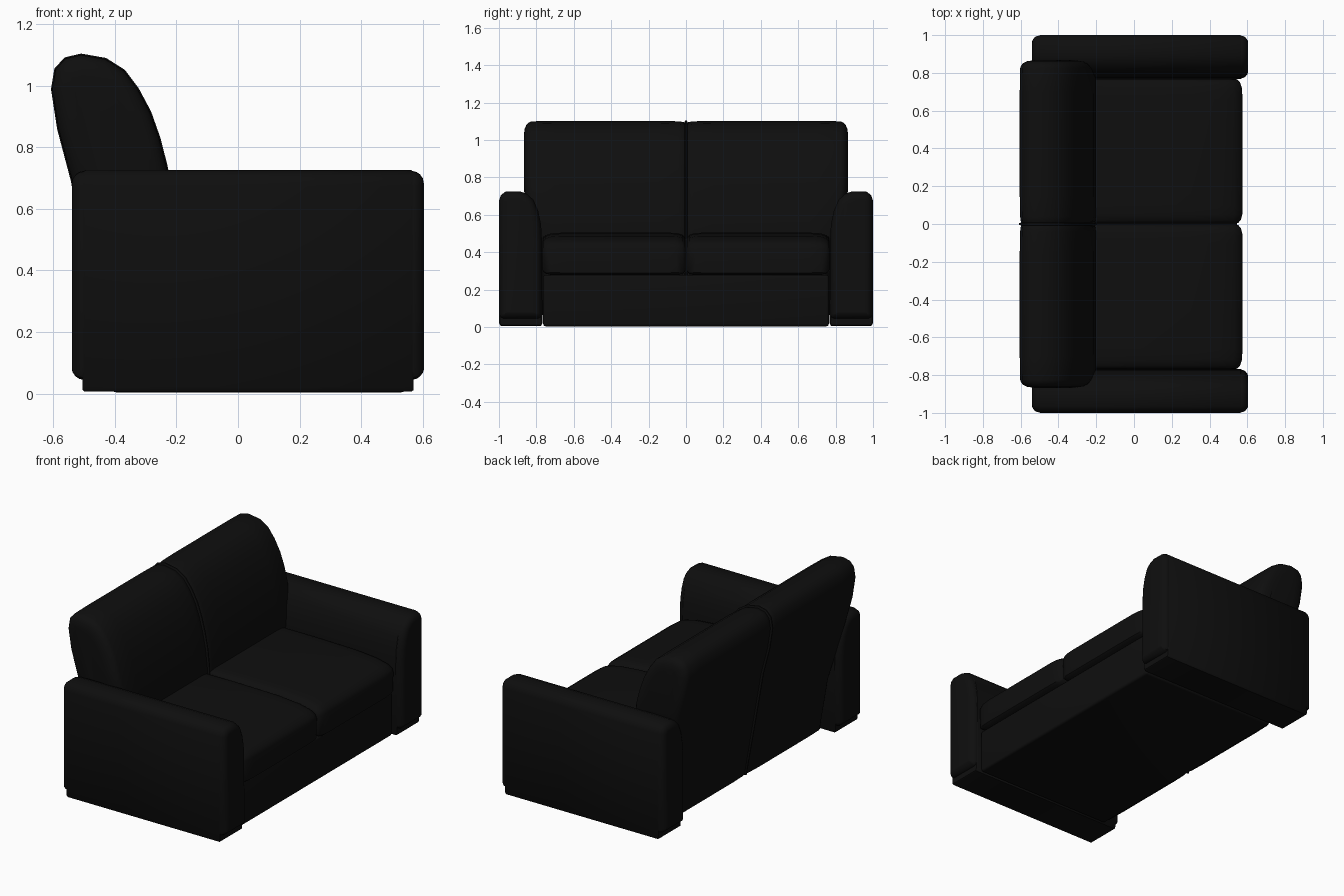
import bpy, bmesh
from mathutils import Vector

old = bpy.data.objects.get("Cube")
if old:
    bpy.data.objects.remove(old, do_unlink=True)

leather = bpy.data.materials.new("black leather")
leather.use_nodes = True
colour = (0.0045, 0.0045, 0.0045, 1)
leather.diffuse_color = colour
bsdf = leather.node_tree.nodes["Principled BSDF"]
bsdf.inputs["Base Color"].default_value = colour
bsdf.inputs["Roughness"].default_value = 0.7


def inset(profile, amount):
    """Move a counter-clockwise outline inwards along its corner normals."""
    result = []
    for i, p in enumerate(profile):
        p = Vector(p)
        a = (p - Vector(profile[i - 1])).normalized()
        b = (Vector(profile[(i + 1) % len(profile)]) - p).normalized()
        n = Vector((-a.y - b.y, a.x + b.x)).normalized()
        result.append(p + n * amount)
    return result


def finish(name, bm):
    bmesh.ops.recalc_face_normals(bm, faces=bm.faces)
    mesh = bpy.data.meshes.new(name)
    bm.to_mesh(mesh)
    bm.free()
    ob = bpy.data.objects.new(name, mesh)
    bpy.context.collection.objects.link(ob)
    mesh.materials.append(leather)
    bpy.ops.object.select_all(action="DESELECT")
    bpy.context.view_layer.objects.active = ob
    ob.select_set(True)
    bpy.ops.object.shade_smooth_by_angle(angle=0.7)
    return ob


def loft(name, profile, stations, place):
    """Skin the outline through (depth, inset) stations."""
    bm = bmesh.new()
    rings = [[bm.verts.new(place(p.x, p.y, d)) for p in inset(profile, amount)]
             for d, amount in stations]
    for r, s in zip(rings, rings[1:]):
        for i in range(len(r)):
            bm.faces.new((r[i - 1], r[i], s[i], s[i - 1]))
    bm.faces.new(rings[0])
    bm.faces.new(rings[-1])
    return finish(name, bm)


def box(name, low, high, bevel):
    bm = bmesh.new()
    bmesh.ops.create_cube(bm, size=1)
    for v in bm.verts:
        v.co = [(l + h) / 2 + c * (h - l) for l, h, c in zip(low, high, v.co)]
    bmesh.ops.bevel(bm, geom=bm.edges[:], offset=bevel, segments=3,
                    profile=0.5, affect="EDGES")
    return finish(name, bm)


# Outlines: arm in y-z, back and seat in x-z, all counter-clockwise
arm_top = [(1, 0.675), (0.99, 0.705), (0.965, 0.724), (0.89, 0.726),
           (0.85, 0.712), (0.815, 0.68), (0.79, 0.62), (0.775, 0.55), (0.77, 0.46)]
arm_outline = [(0.775, 0.006), (0.99, 0.006), (1, 0.02)] + arm_top + [(0.768, 0.02)]
panel_outline = [(0.79, 0.042), (0.975, 0.042), (0.993, 0.05), (1, 0.07)] + arm_top + [
    (0.768, 0.07), (0.775, 0.05)]
back_outline = [(-0.42, 0.015), (-0.25, 0.015), (-0.2, 0.3), (-0.2, 0.52),
                (-0.213, 0.64), (-0.232, 0.74), (-0.255, 0.83), (-0.285, 0.915),
                (-0.325, 0.99), (-0.37, 1.05), (-0.43, 1.088), (-0.51, 1.102),
                (-0.562, 1.09), (-0.594, 1.055), (-0.605, 0.99), (-0.585, 0.86),
                (-0.54, 0.69), (-0.48, 0.35)]
seat_outline = [(-0.3, 0.275), (0.555, 0.275), (0.572, 0.29), (0.575, 0.42),
                (0.565, 0.445), (0.53, 0.468), (0.45, 0.487), (0.3, 0.5),
                (0, 0.505), (-0.3, 0.5)]

puff = [(0, 0), (0.012, 0.003), (0.024, 0.011), (0.033, 0.024), (0.036, 0.04)]


def fit_between_arms(y, z):
    """Narrow the back where it drops between the arms."""
    t = min(max((z - 0.45) / 0.32, 0), 1)
    return y * (0.885 + 0.115 * t * (2 - t))


for side, s in (("right", -1), ("left", 1)):
    # Arm with padded front and rear panels
    loft(f"{side}_arm", arm_outline,
         [(-0.505, 0.006), (-0.498, 0), (0.564, 0), (0.571, 0.006)],
         lambda y, z, d: (d, s * y, z))
    loft(f"{side}_arm_front_panel", panel_outline,
         [(0.55, 0.004)] + [(0.568 + d, a + 0.003) for d, a in puff],
         lambda y, z, d: (d, s * y, z))
    loft(f"{side}_arm_rear_panel", panel_outline,
         [(-0.49, 0.004)] + [(-0.504 - d, a + 0.003) for d, a in puff],
         lambda y, z, d: (d, s * y, z))

    # Half of the backrest, rounded at its outer end
    loft(f"{side}_back_cushion", back_outline,
         [(0, 0.015), (0.012, 0.006), (0.04, 0.002), (0.15, 0), (0.7, 0), (0.825, 0.002),
          (0.84, 0.008), (0.853, 0.02), (0.862, 0.04), (0.867, 0.075)],
         lambda x, z, d: (x, s * fit_between_arms(d, z), z))

    # Seat cushion with soft side edges
    loft(f"{side}_seat_cushion", seat_outline,
         [(0.002, 0.04), (0.006, 0.024), (0.02, 0.01), (0.05, 0.002), (0.1, 0),
          (0.66, 0), (0.72, 0.004), (0.75, 0.014), (0.764, 0.028), (0.768, 0.045)],
         lambda x, z, d: (x, s * d, max(z, 0.277)))

# Piping along the middle of the backrest
loft("back_piping", back_outline,
     [(-0.007, 0.004), (-0.004, -0.003), (0.004, -0.003), (0.007, 0.004)],
     lambda x, z, d: (x, d, z))

# Base under the seat
box("seat_base", (-0.41, -0.764, 0.004), (0.545, 0.764, 0.278), 0.014)
